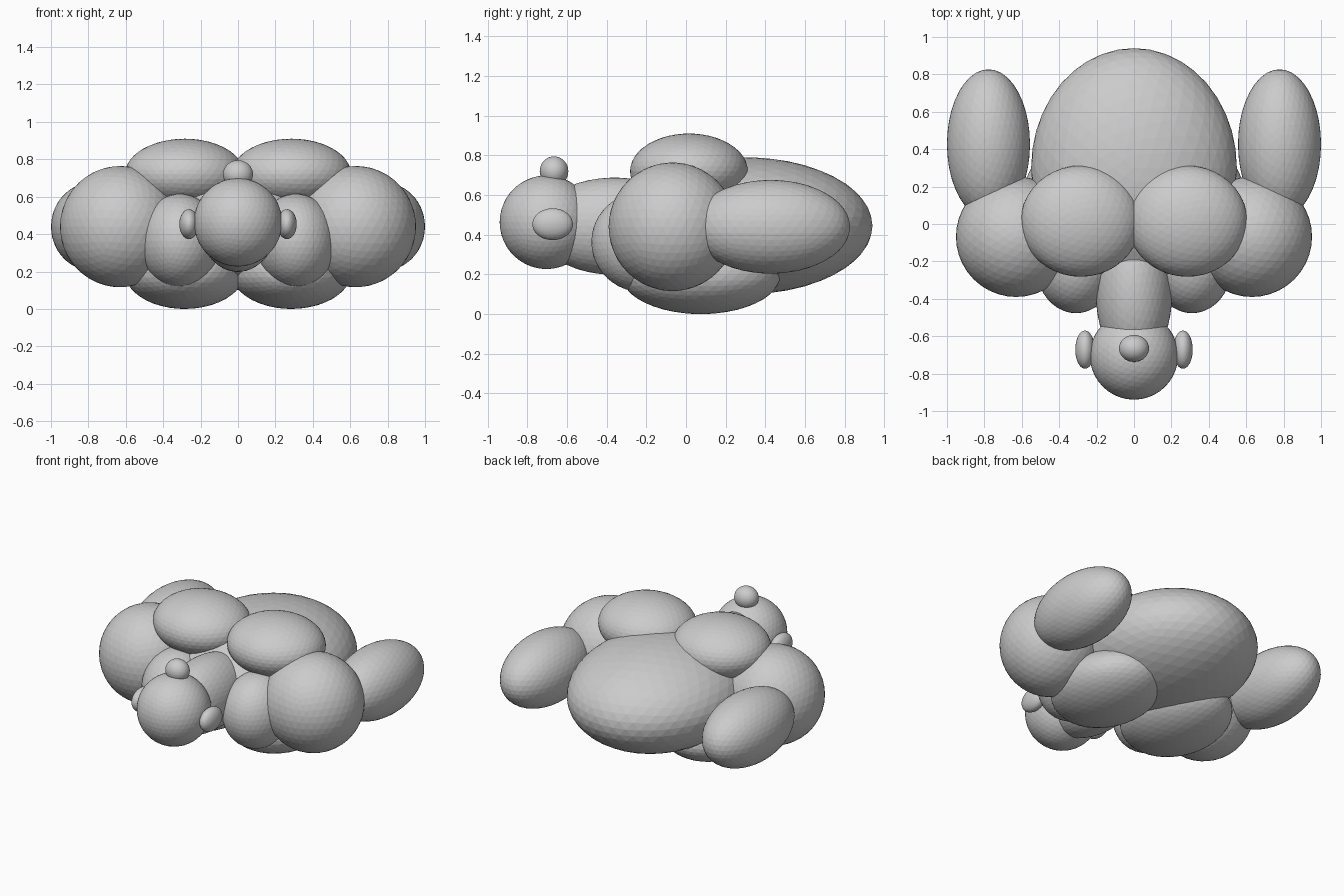
import bpy

if "Cube" in bpy.data.objects:
    bpy.data.objects.remove(bpy.data.objects["Cube"])


def ellipsoid(name, centre, radii):
    """Faceted icosphere scaled to an ellipsoid."""
    bpy.ops.mesh.primitive_ico_sphere_add(subdivisions=4, radius=1, location=centre)
    ob = bpy.context.object
    ob.name = name
    ob.scale = radii
    bpy.ops.object.transform_apply(location=False, rotation=False, scale=True)
    return ob


def pair(name, centre, radii):
    """Left and right copies mirrored across x = 0."""
    x, y, z = centre
    for side, s in (("left", -1), ("right", 1)):
        ellipsoid(f"{name}_{side}", (s * x, y, z), radii)


# Central parts
ellipsoid("body", (0, 0.30, 0.445), (0.55, 0.64, 0.345))
ellipsoid("neck", (0, -0.36, 0.443), (0.205, 0.40, 0.245))
ellipsoid("head", (0, -0.703, 0.463), (0.236, 0.236, 0.236))
ellipsoid("head_knob", (0, -0.665, 0.72), (0.08, 0.072, 0.075))

# Mirrored parts
pair("ear", (0.262, -0.672, 0.453), (0.052, 0.102, 0.08))
pair("upper_lobe", (0.285, 0.015, 0.72), (0.32, 0.297, 0.19))
pair("lower_lobe", (0.285, 0.075, 0.195), (0.32, 0.40, 0.195))
pair("front_lobe", (0.31, -0.22, 0.363), (0.215, 0.257, 0.252))
pair("shoulder", (0.63, -0.068, 0.44), (0.322, 0.322, 0.324))
pair("arm", (0.778, 0.427, 0.44), (0.222, 0.40, 0.236))
